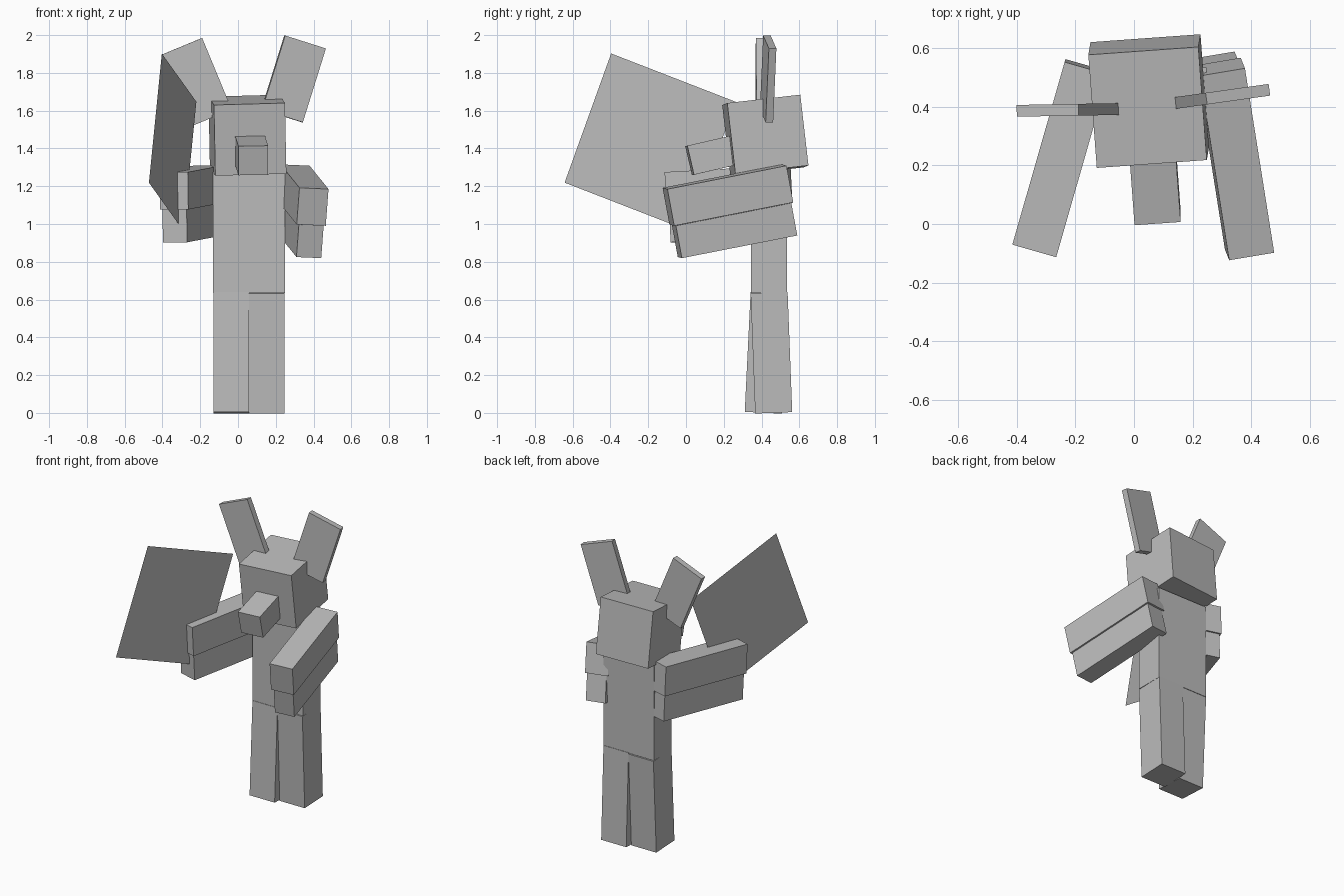
import bpy, bmesh
from math import radians
from mathutils import Matrix, Vector

cube = bpy.data.objects.get("Cube")
if cube:
    bpy.data.objects.remove(cube, do_unlink=True)

grey = bpy.data.materials.new("plain grey")
grey.use_nodes = True
grey.diffuse_color = (0.5, 0.5, 0.5, 1)
grey.node_tree.nodes["Principled BSDF"].inputs["Base Color"].default_value = (0.5, 0.5, 0.5, 1)


def finish(name, bm, centre, turn):
    mesh = bpy.data.meshes.new(name)
    bm.to_mesh(mesh)
    bm.free()
    mesh.materials.append(grey)
    obj = bpy.data.objects.new(name, mesh)
    obj.location = centre
    obj.rotation_euler = [radians(a) for a in turn]
    bpy.context.collection.objects.link(obj)
    return obj


def box(name, size, centre, turn=(0, 0, 0), pivot=(0, 0, 0)):
    """Box of a given size; pivot is the offset of the box from its origin."""
    bm = bmesh.new()
    bmesh.ops.create_cube(bm, size=1)
    bmesh.ops.scale(bm, vec=size, verts=bm.verts)
    bmesh.ops.translate(bm, vec=Vector(pivot), verts=bm.verts)
    return finish(name, bm, centre, turn)


# Torso and legs, the legs swinging from the hips
HIP = 0.635
box("torso", (0.38, 0.19, 0.64), (0.058, 0.44, HIP + 0.32))
for side, x, swing in (("right", -0.036, -2.8), ("left", 0.152, 2.2)):
    box(side + "_leg", (0.189, 0.196, HIP), (x, 0.44, HIP), (swing, 0, 0), (0, 0, -HIP / 2))

# Head and snout
box("head", (0.377, 0.39, 0.377), (0.05, 0.42, 1.47), (6.5, -1.6, 4.1))
box("snout", (0.158, 0.3, 0.158), (0.07, 0.165, 1.37), (13, -1, 4))

# Ears
EAR = (0.228, 0.04, 0.41)
box("left_ear", EAR, (0.294, 0.435, 1.768), (0, 17.5, 8))
box("right_ear", EAR, (-0.217, 0.39, 1.752), (0, -22.5, 1))

# Raised arms, each a wider upper block on a narrower lower block
UPPER, LOWER = (0.156, 0.65, 0.198), (0.133, 0.63, 0.175)
LEFT_TURN, RIGHT_TURN = (11, 2.5, 9.5), (3, 0, -16)
box("left_upper_arm", UPPER, (0.345, 0.222, 1.153), LEFT_TURN)
box("left_lower_arm", LOWER, (0.333, 0.257, 0.968), LEFT_TURN)
box("right_upper_arm", UPPER, (-0.25, 0.225, 1.193), RIGHT_TURN)
box("right_lower_arm", LOWER, (-0.248, 0.235, 1.007), RIGHT_TURN)

# Thin upright square panel held beside the right arm
bm = bmesh.new()
bmesh.ops.create_grid(bm, x_segments=1, y_segments=1, size=0.365,
                      matrix=Matrix.Rotation(radians(90), 4, "Y"))
finish("held_panel", bm, (-0.346, -0.19, 1.433), (-20.5, 0, -15.5))
